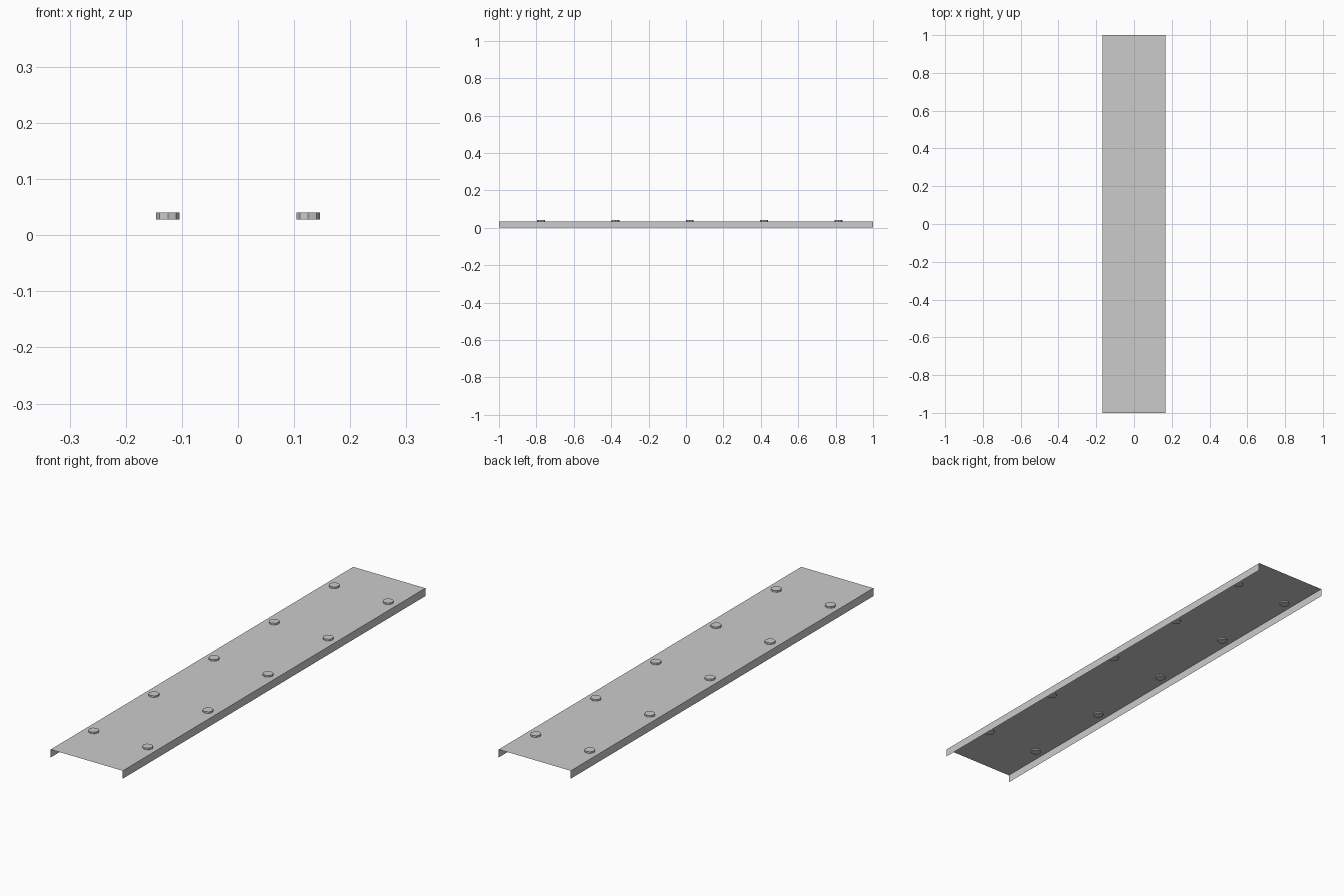
import bpy, bmesh
from mathutils import Matrix

if "Cube" in bpy.data.objects:
    bpy.data.objects.remove(bpy.data.objects["Cube"])

HALF_W, HALF_L, HEIGHT = 0.1667, 1.0, 0.0333


def make_object(name, bm):
    mesh = bpy.data.meshes.new(name)
    bm.to_mesh(mesh)
    bm.free()
    obj = bpy.data.objects.new(name, mesh)
    bpy.context.collection.objects.link(obj)
    return obj


# Channel plate: single-sheet folded profile swept along y, open at both ends
profile = [(-HALF_W, 0), (-HALF_W, HEIGHT), (HALF_W, HEIGHT), (HALF_W, 0)]
bm = bmesh.new()
front, back = [[bm.verts.new((x, y, z)) for x, z in profile]
               for y in (-HALF_L, HALF_L)]
for i in range(3):
    bm.faces.new((front[i], back[i], back[i + 1], front[i + 1]))
# Outward normals: top up, flanges away from the centre
bm.normal_update()
for f in bm.faces:
    c = f.calc_center_median()
    outward = f.normal.z if abs(f.normal.z) > 0.5 else f.normal.x * c.x
    if outward < 0:
        f.normal_flip()
make_object("channel_plate", bm)

# Rivets: two rows of five octagonal heads pushed through the plate
bm = bmesh.new()
for side in (-1, 1):
    for i in range(-2, 3):
        bmesh.ops.create_cone(
            bm, cap_ends=True, segments=8, radius1=0.0208, radius2=0.0208,
            depth=0.0122,
            matrix=Matrix.Translation((side * 0.125, 0.02 + i * 0.3975, 0.0342)))
make_object("rivets", bm)
